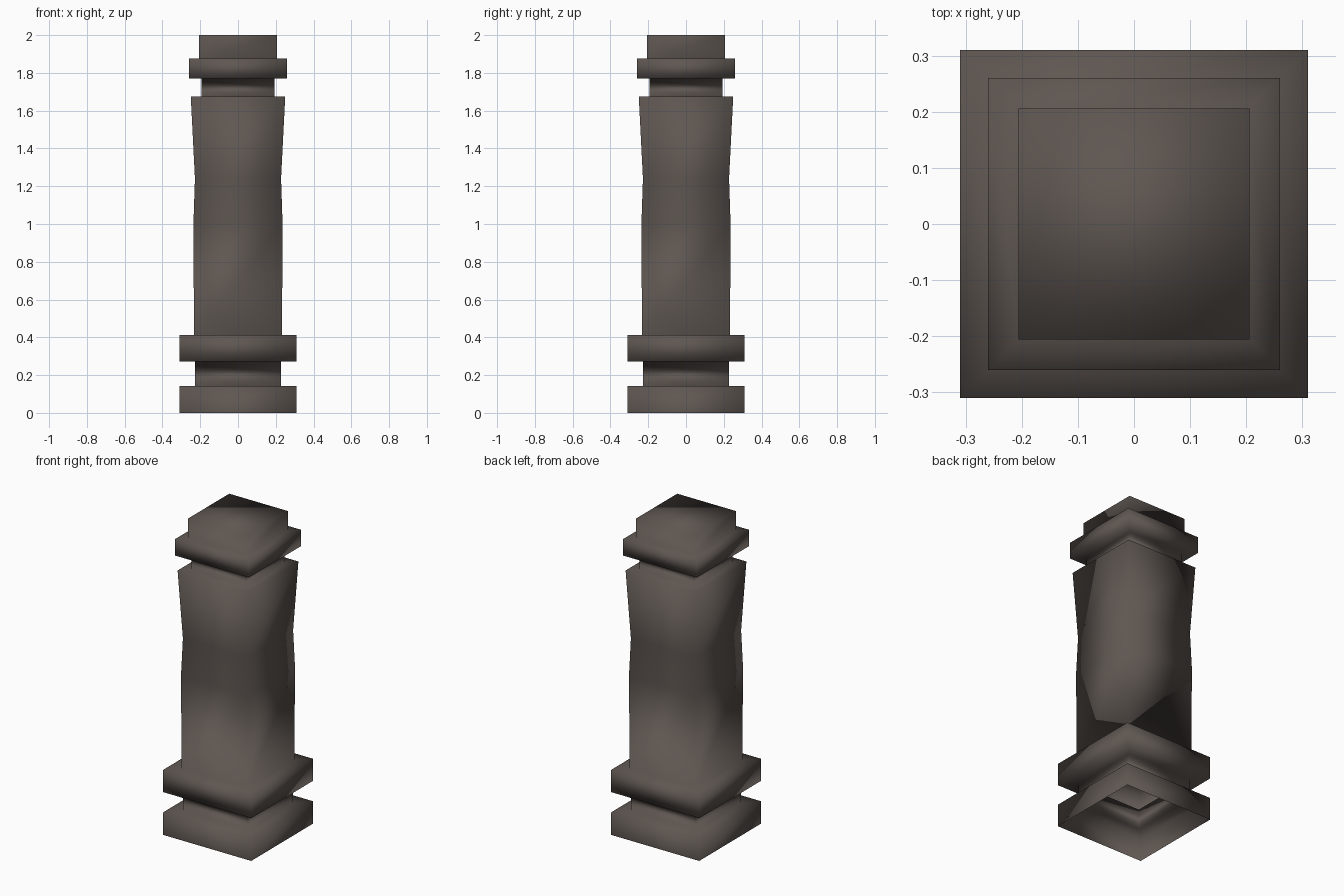
import bpy, bmesh

if "Cube" in bpy.data.objects:
    bpy.data.objects.remove(bpy.data.objects["Cube"])

# Square pillar profile: (half width, height), from the open foot to the cap
PROFILE = [
    (0.31, 0.0), (0.31, 0.143),        # foot
    (0.227, 0.143), (0.227, 0.272),    # lower neck
    (0.31, 0.272), (0.31, 0.413),      # lower collar
    (0.233, 0.413), (0.236, 1.0),      # shaft
    (0.228, 1.24), (0.25, 1.674),      # flared shaft top
    (0.193, 1.674), (0.193, 1.77),     # upper neck
    (0.26, 1.77), (0.26, 1.875),       # upper collar
    (0.206, 1.875), (0.206, 2.0),      # cap
]
CORNERS = [(-1, -1), (1, -1), (1, 1), (-1, 1)]

stone = bpy.data.materials.new("dark stone")
stone.diffuse_color = (0.112, 0.093, 0.082, 1)
stone.use_nodes = True
stone.node_tree.nodes["Principled BSDF"].inputs["Base Color"].default_value = stone.diffuse_color

# Square rings joined into one hollow shell, closed on top, open below
bm = bmesh.new()
rings = [[bm.verts.new((sx * h, sy * h, z)) for sx, sy in CORNERS]
         for h, z in PROFILE]
for low, high in zip(rings, rings[1:]):
    for i in range(4):
        j = (i + 1) % 4
        bm.faces.new((low[i], low[j], high[j], high[i]))
bm.faces.new(rings[-1])
for face in bm.faces:
    face.smooth = True   # the whole shell is softly shaded

mesh = bpy.data.meshes.new("pillar")
bm.to_mesh(mesh)
bm.free()
mesh.materials.append(stone)
pillar = bpy.data.objects.new("pillar", mesh)
bpy.context.collection.objects.link(pillar)
